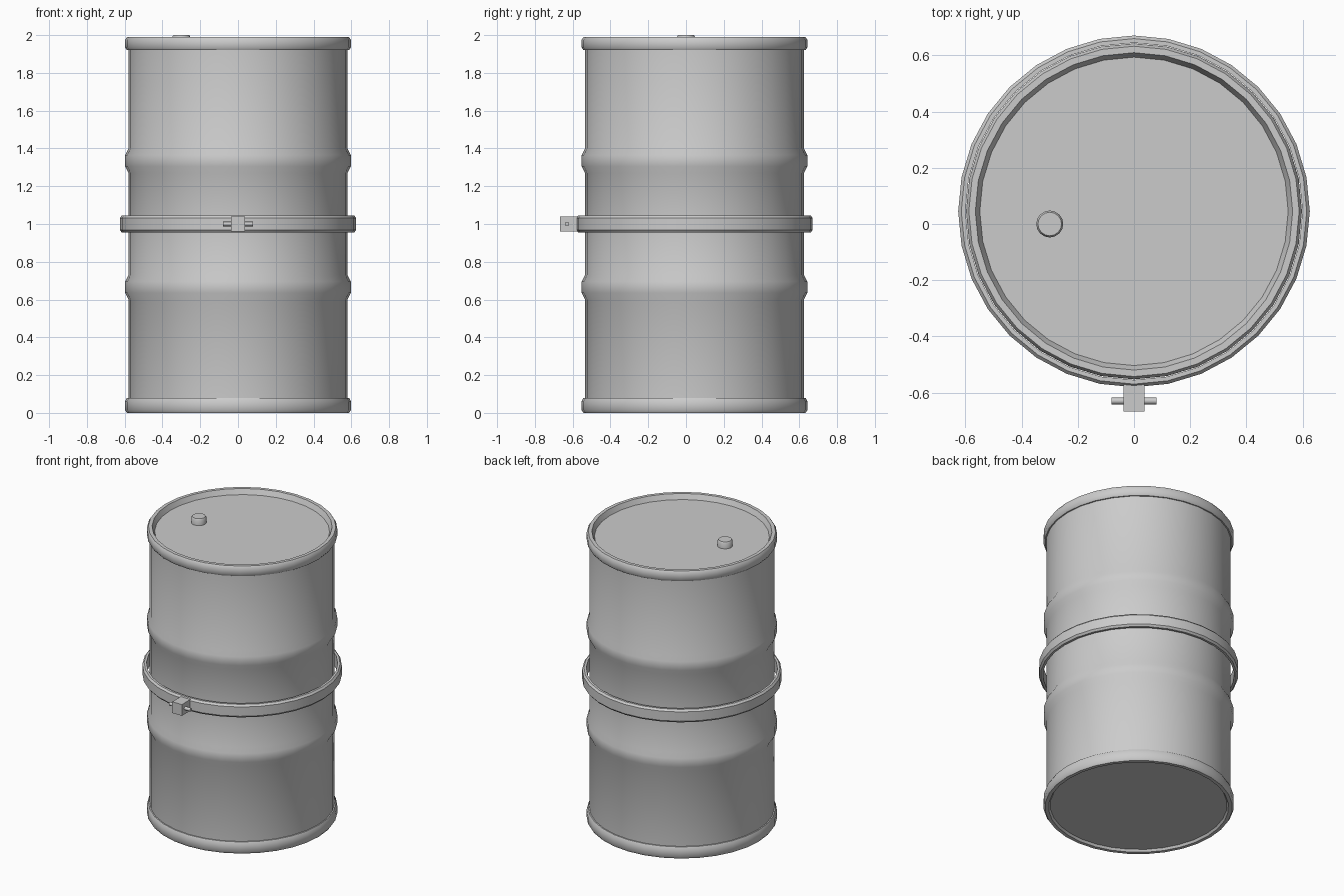
import bpy, bmesh, math
from mathutils import Matrix

if "Cube" in bpy.data.objects:
    bpy.data.objects.remove(bpy.data.objects["Cube"])

SIDES = 32
CY = 0.045  # the drum sits slightly behind centre, the clamp projects forward


def finish(bm, name, angle=35):
    bmesh.ops.recalc_face_normals(bm, faces=bm.faces)
    mesh = bpy.data.meshes.new(name)
    bm.to_mesh(mesh)
    bm.free()
    ob = bpy.data.objects.new(name, mesh)
    bpy.context.collection.objects.link(ob)
    bpy.ops.object.select_all(action='DESELECT')
    ob.select_set(True)
    bpy.context.view_layer.objects.active = ob
    bpy.ops.object.shade_smooth_by_angle(angle=math.radians(angle))
    return ob


def lathe(name, profile, x=0.0, y=CY, sides=SIDES, loop=False):
    """Turn an (r, z) profile about a vertical axis; r = 0 makes a pole."""
    bm = bmesh.new()
    rings = []
    for r, z in profile:
        if r == 0:
            rings.append([bm.verts.new((x, y, z))] * sides)
        else:
            rings.append([bm.verts.new((x + r * math.cos(math.tau * i / sides),
                                        y + r * math.sin(math.tau * i / sides), z))
                          for i in range(sides)])
    pairs = list(zip(rings, rings[1:]))
    if loop:
        pairs.append((rings[-1], rings[0]))
    for a, b in pairs:
        for i in range(sides):
            j = (i + 1) % sides
            bm.faces.new(list(dict.fromkeys((a[i], a[j], b[j], b[i]))))
    return finish(bm, name)


# Drum shell with two rolled ribs, mirrored about mid height
lower = [(0.58, 0.03), (0.58, 0.60), (0.597, 0.635), (0.597, 0.695), (0.58, 0.73)]
upper = [(r, 2.0 - z) for r, z in reversed(lower)]
lathe("drum_shell", lower + upper)

# Rolled end rims with lid and base discs
lathe("top_rim_and_lid", [(0.578, 1.92), (0.588, 1.92), (0.598, 1.935), (0.598, 1.975),
                          (0.588, 1.99), (0.565, 1.99), (0.549, 1.955), (0, 1.955)])
lathe("bottom_rim_and_base", [(0.578, 0.08), (0.588, 0.08), (0.598, 0.06), (0.598, 0.015),
                              (0.588, 0.0), (0.565, 0.0), (0.555, 0.015), (0, 0.015)])

# Loose clamp band around the middle
lathe("clamp_band", [(0.600, 0.955), (0.615, 0.955), (0.626, 0.968), (0.626, 1.032),
                     (0.615, 1.045), (0.600, 1.045)], loop=True)

# Bung cap on the lid
lathe("bung_cap", [(0, 1.95), (0.048, 1.95), (0.048, 1.99), (0.042, 2.0), (0, 2.0)],
      x=-0.30, y=0.0, sides=16)

# Clamp block
bm = bmesh.new()
bmesh.ops.create_cube(bm, size=1, matrix=Matrix.Translation((0, -0.618, 1.0))
                      @ Matrix.Diagonal((0.074, 0.098, 0.078, 1)))
finish(bm, "clamp_block")

# Clamp bolt running through the block
bm = bmesh.new()
bmesh.ops.create_cone(bm, cap_ends=True, segments=12, radius1=0.012, radius2=0.012,
                      depth=0.16, matrix=Matrix.Translation((0, -0.63, 1.0))
                      @ Matrix.Rotation(math.pi / 2, 4, 'Y'))
finish(bm, "clamp_bolt")
